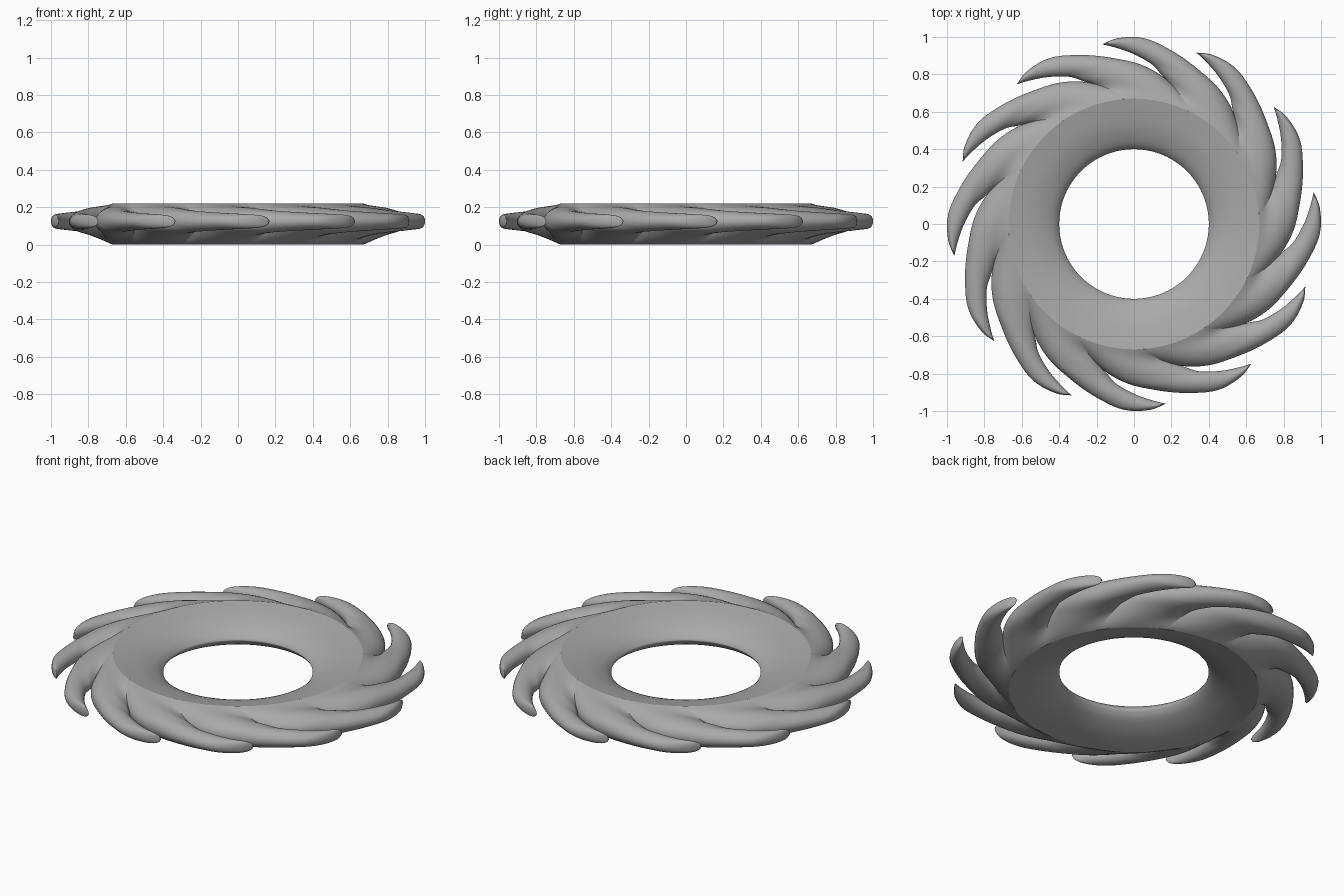
import bpy, bmesh, math

cube = bpy.data.objects.get("Cube")
if cube:
    bpy.data.objects.remove(cube, do_unlink=True)

TEETH = 12
ACROSS = 16          # columns over one tooth
STEPS = 5            # rows between control points
RIM = 0.67           # radius of the crease between hub and teeth

# Tooth edges as (angle in degrees, radius), from the rim out to the tip
OUTER = [(-56, .67), (-50, .73), (-41.5, .80), (-32, .855), (-23, .893),
         (-12, .95), (-3, .995), (5, .997), (10, .975)]
INNER = [(-26, .67), (-20, .73), (-11.5, .80), (-7, .853), (-2, .893),
         (2, .922), (5.5, .945), (8, .962), (10, .975)]
# Hub section as (radius, half thickness)
HUB = [(.67, .11), (.60, .096), (.53, .079), (.47, .056), (.43, .034),
       (.407, .012), (.40, 0)]


def smooth_path(points, steps):
    """Catmull-Rom samples through the points."""
    first = [2 * a - b for a, b in zip(points[0], points[1])]
    last = [2 * a - b for a, b in zip(points[-1], points[-2])]
    p = [first] + list(points) + [last]
    out = []
    for i in range(1, len(p) - 2):
        for j in range(steps):
            t = j / steps
            out.append(tuple(
                0.5 * (2 * b + (c - a) * t + (2 * a - 5 * b + 4 * c - d) * t ** 2
                       + (3 * b - a - 3 * c + d) * t ** 3)
                for a, b, c, d in zip(*p[i - 1:i + 3])))
    return out + [tuple(points[-1])]


def ease(t):
    t = min(max(t, 0), 1)
    return t * t * (3 - 2 * t)


def polar(angle, radius, z):
    a = math.radians(angle)
    return radius * math.cos(a), radius * math.sin(a), z


def add_grid(bm, rows):
    verts = [[bm.verts.new(co) for co in row] for row in rows]
    for r0, r1 in zip(verts, verts[1:]):
        for i in range(len(r0) - 1):
            bm.faces.new((r0[i], r0[i + 1], r1[i + 1], r1[i]))


# Even cosine spacing puts more columns at the rounded tooth edges
columns = [-math.cos(math.pi * i / ACROSS) for i in range(ACROSS + 1)]
outer, inner = smooth_path(OUTER, STEPS), smooth_path(INNER, STEPS)
hub = smooth_path(HUB, 4)


def tooth_rows(turn, side):
    rows = []
    for n, (o, i) in enumerate(zip(outer, inner)):
        s = n / STEPS
        roundness = ease(s / 2)
        tip = math.sqrt(max(0, 1 - (n / (len(outer) - 1)) ** 8))
        row = []
        for x in columns:
            u = (x + 1) / 2
            angle, radius = (a + (b - a) * u for a, b in zip(o, i))
            half = .04 + .07 * (max(0, 1 - radius) / (1 - RIM)) ** 1.6
            half *= tip * math.sqrt(max(0, 1 - roundness * x * x))
            middle = .11 + .014 * ease((radius - RIM) / .14)
            row.append(polar(angle + turn, radius, middle + side * half))
        rows.append(row)
    return rows


def hub_rows(turn, side):
    a, b = OUTER[0][0], INNER[0][0]
    return [[polar(a + (b - a) * (x + 1) / 2 + turn, r, .11 + side * h)
             for x in columns] for r, h in hub]


# Hub and curved teeth, welded into one closed skin
bm = bmesh.new()
for k in range(TEETH):
    for side in (1, -1):
        add_grid(bm, tooth_rows(360 / TEETH * k, side))
        add_grid(bm, hub_rows(360 / TEETH * k, side))
bmesh.ops.remove_doubles(bm, verts=bm.verts, dist=0.0003)
bmesh.ops.recalc_face_normals(bm, faces=bm.faces)
for f in bm.faces:
    f.smooth = True
# Crisp crease where the hub meets the teeth
for e in bm.edges:
    e.smooth = not all(abs(v.co.xy.length - RIM) < .001 for v in e.verts)

mesh = bpy.data.meshes.new("toothed_ring")
bm.to_mesh(mesh)
bm.free()
ring = bpy.data.objects.new("toothed_ring", mesh)
bpy.context.collection.objects.link(ring)

# Single grey finish
grey = bpy.data.materials.new("plain_grey")
grey.use_nodes = True
colour = (0.4, 0.4, 0.4, 1)
grey.diffuse_color = colour
grey.node_tree.nodes["Principled BSDF"].inputs["Base Color"].default_value = colour
mesh.materials.append(grey)
